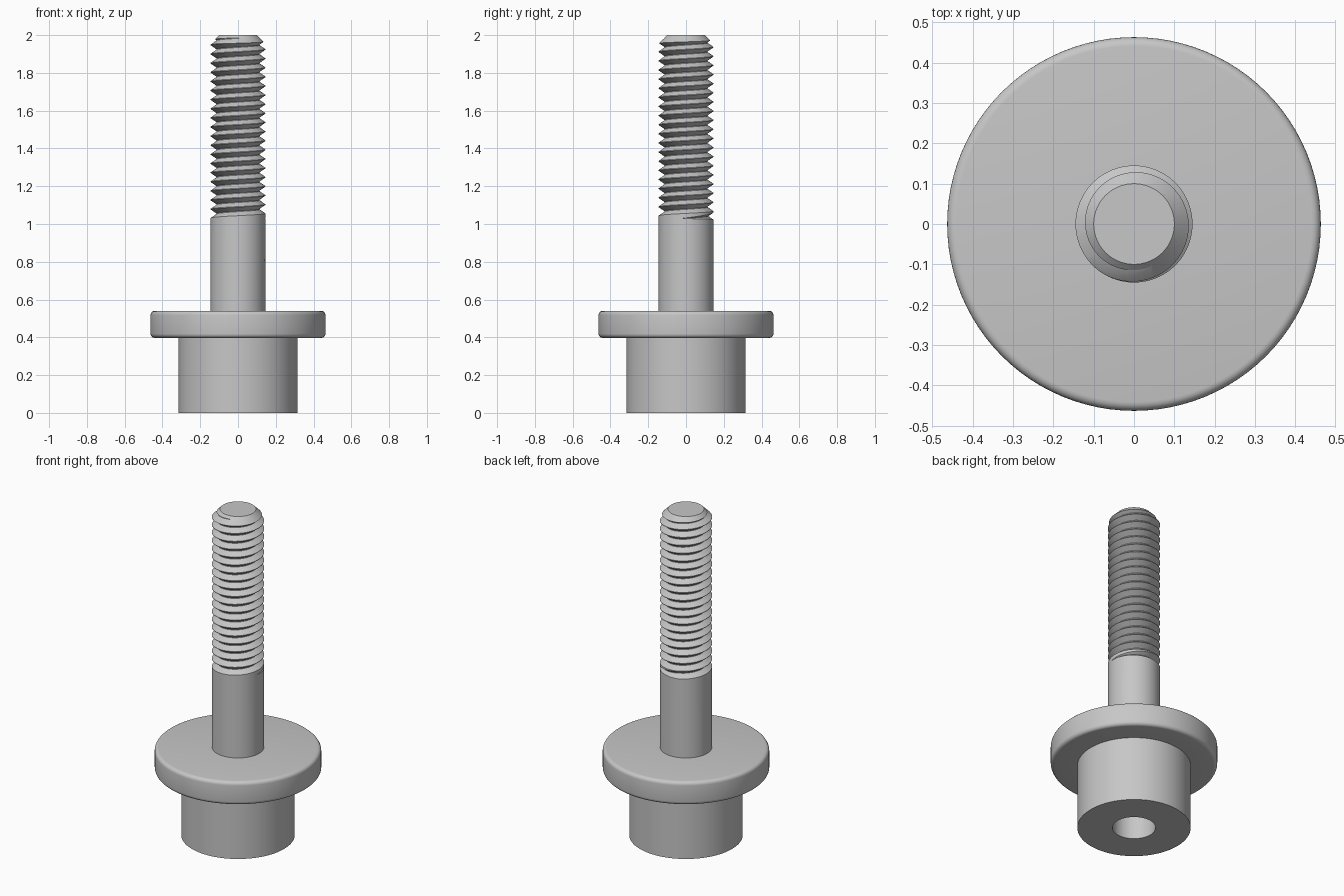
import bpy, bmesh, math
from mathutils import Vector

cube = bpy.data.objects.get("Cube")
if cube:
    bpy.data.objects.remove(cube, do_unlink=True)

steel = bpy.data.materials.new("light_grey_steel")
steel.use_nodes = True
steel.diffuse_color = (0.57, 0.57, 0.57, 1)
steel.node_tree.nodes["Principled BSDF"].inputs["Base Color"].default_value = (0.57, 0.57, 0.57, 1)


def finish(name, bm):
    """Turn a bmesh into a named steel object."""
    bmesh.ops.recalc_face_normals(bm, faces=bm.faces)
    mesh = bpy.data.meshes.new(name)
    bm.to_mesh(mesh)
    bm.free()
    mesh.materials.append(steel)
    ob = bpy.data.objects.new(name, mesh)
    bpy.context.collection.objects.link(ob)
    return ob


def lathe(name, profile, steps=96):
    """Spin a (radius, height) profile around z."""
    bm = bmesh.new()
    vs = [bm.verts.new((r, 0, z)) for r, z in profile]
    es = [bm.edges.new(pair) for pair in zip(vs, vs[1:])]
    bmesh.ops.spin(bm, geom=vs + es, cent=(0, 0, 0), axis=(0, 0, 1),
                   angle=math.tau, steps=steps)
    bmesh.ops.remove_doubles(bm, verts=bm.verts, dist=1e-5)
    return finish(name, bm)


def smooth(ob):
    bpy.ops.object.select_all(action="DESELECT")
    ob.select_set(True)
    bpy.context.view_layer.objects.active = ob
    bpy.ops.object.shade_smooth_by_angle(angle=math.radians(30))


def fillet(r, z, size, start):
    """Quarter-round corner points around the centre (r, z)."""
    angles = [math.radians(start + 90 * i / 5) for i in range(6)]
    return [(r + size * math.cos(a), z + size * math.sin(a)) for a in angles]


# Head with blind hole and rounded flange
FLANGE_R, LOW, HIGH, ROUND = 0.463, 0.397, 0.54, 0.022
head = lathe("flanged_head",
             [(0, 0.39), (0.12, 0.39), (0.12, 0), (0.315, 0), (0.315, LOW)]
             + fillet(FLANGE_R - ROUND, LOW + ROUND, ROUND, -90)
             + fillet(FLANGE_R - ROUND, HIGH - ROUND, ROUND, 0)
             + [(0, HIGH)])
smooth(head)

# Shank with a right-handed helical thread that fades in at its start
R, DEPTH, PITCH, START = 0.145, 0.031, 0.0483, 1.005
N, TURNS = 72, 23
GROOVE = [(0.03, 0), (0.47, 1), (0.53, 1), (0.97, 0)]
bm = bmesh.new()
cols = []
for i in range(N):
    a = math.tau * i / N - math.radians(10)
    around = Vector((math.cos(a), math.sin(a), 0))
    col = [bm.verts.new(around * R + Vector((0, 0, 0.5)))]
    for k in range(TURNS):
        t = k + i / N
        fade = min(1, max(0.02, t / 0.33))
        for f, d in GROOVE:
            z = START + PITCH * (t + 0.5 + (f - 0.5) * fade)
            col.append(bm.verts.new(around * (R - DEPTH * d * fade) + Vector((0, 0, z))))
    col.append(bm.verts.new(around * R + Vector((0, 0, 2.2))))
    cols.append(col)

for a, b in zip(cols, cols[1:]):
    for m in range(len(a) - 1):
        bm.faces.new((a[m], b[m], b[m + 1], a[m + 1]))

# Close the seam one pitch higher
a, b = cols[-1], cols[0]
last = len(a) - 2
for m in range(1, last - 4):
    bm.faces.new((a[m], b[m + 4], b[m + 5], a[m + 1]))
bm.faces.new([a[0]] + b[:6] + [a[1]])
bm.faces.new([b[last], b[last + 1]] + a[last + 1:last - 5:-1])
bm.faces.new([c[0] for c in cols])
bm.faces.new([c[-1] for c in cols])
shank = finish("threaded_shank", bm)

# Trim the end of the thread to a chamfered tip
trim = lathe("tip_trim", [(0, 0.45), (0.17, 0.45), (0.17, 1.93), (0.1, 2.0), (0, 2.0)], N)
trim.hide_render = True
mod = shank.modifiers.new("chamfer", "BOOLEAN")
mod.operation = "INTERSECT"
mod.solver = "EXACT"
mod.object = trim
bpy.ops.object.select_all(action="DESELECT")
shank.select_set(True)
bpy.context.view_layer.objects.active = shank
bpy.ops.object.modifier_apply(modifier=mod.name)
bpy.data.objects.remove(trim, do_unlink=True)
smooth(shank)
